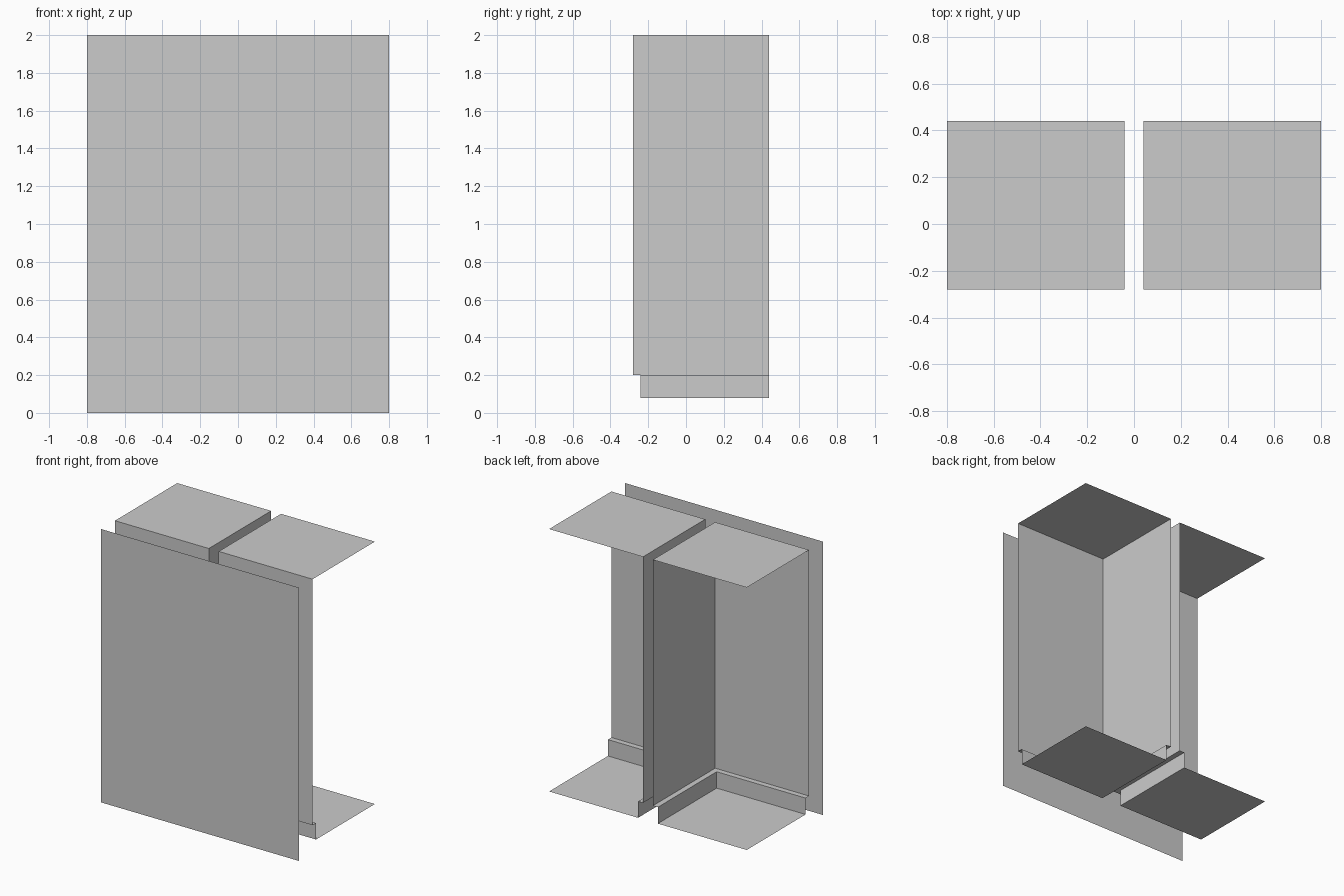
import bpy
import bmesh

cube = bpy.data.objects.get("Cube")
if cube:
    bpy.data.objects.remove(cube, do_unlink=True)

grey = bpy.data.materials.new("light_grey")
grey.use_nodes = True
colour = (0.6, 0.6, 0.6, 1.0)
grey.diffuse_color = colour
grey.node_tree.nodes["Principled BSDF"].inputs["Base Color"].default_value = colour

OUTER, INNER = 0.80, 0.04      # distance of cabinet sides from the centre
FRONT, BACK = -0.28, 0.44
TOP, KICK, BASE = 2.0, 0.20, 0.08
RECESS = 0.04                  # setback of the plinth


def make_sheet(name, faces, flip=False):
    """Build one object from a list of faces given as corner points."""
    bm = bmesh.new()
    for corners in faces:
        bm.faces.new([bm.verts.new(c) for c in corners])
    bmesh.ops.remove_doubles(bm, verts=bm.verts, dist=0.0001)
    if flip:
        bmesh.ops.reverse_faces(bm, faces=bm.faces)
    mesh = bpy.data.meshes.new(name)
    bm.to_mesh(mesh)
    bm.free()
    mesh.materials.append(grey)
    obj = bpy.data.objects.new(name, mesh)
    bpy.context.collection.objects.link(obj)


def ring(side, inset, z):
    """Corners of the footprint: outer front, inner front, inner back, outer back."""
    inner, front = INNER + inset, FRONT + inset
    plan = [(OUTER, front), (inner, front), (inner, BACK), (OUTER, BACK)]
    return [(side * x, y, z) for x, y in plan]


def bands(upper, lower):
    """Front and inner strips joining two footprints."""
    return [(upper[i], upper[i + 1], lower[i + 1], lower[i]) for i in range(2)]


# Flat front panel
make_sheet("front_panel", [[(-OUTER, -BACK, 0), (OUTER, -BACK, 0),
                            (OUTER, -BACK, TOP), (-OUTER, -BACK, TOP)]])

# Two mirrored cabinets, open at the back and the outer side
for label, side in (("left", 1), ("right", -1)):
    top = ring(side, 0, TOP)
    lip = ring(side, 0, KICK)
    kick = ring(side, RECESS, KICK)
    base = ring(side, RECESS, BASE)
    mirrored = side < 0

    # Top, front and inner wall, with the narrow ledge under them
    make_sheet(label + "_cabinet_shell",
               [top[::-1]] + bands(top, lip) + bands(lip, kick), mirrored)
    # Recessed plinth with its floor
    make_sheet(label + "_plinth", bands(kick, base) + [base], mirrored)
